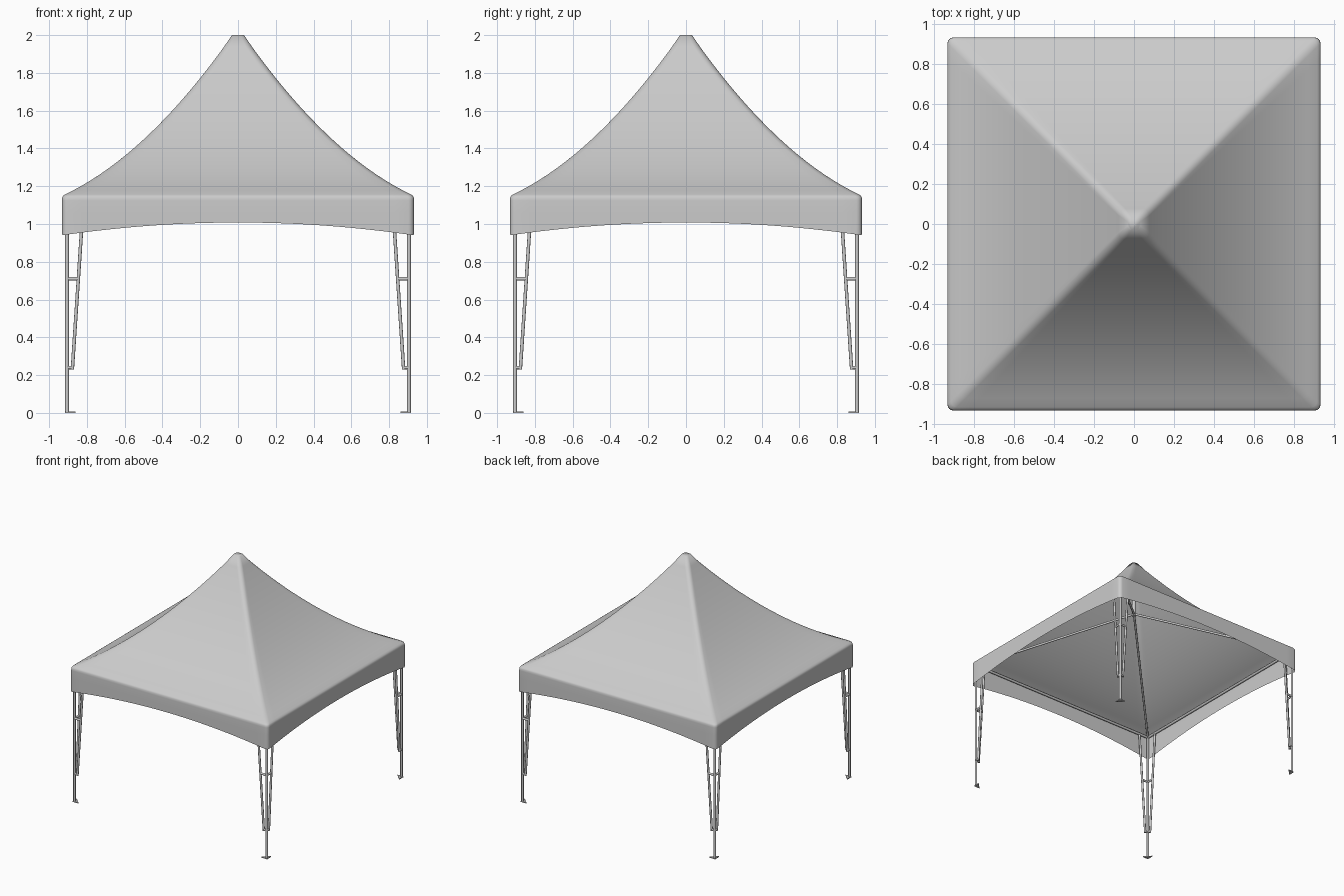
import bpy, bmesh, math
from mathutils import Vector, Matrix

if "Cube" in bpy.data.objects:
    bpy.data.objects.remove(bpy.data.objects["Cube"])

HALF, N, ARC = 0.932, 24, 4


def make(name, bm, angle=40):
    bmesh.ops.recalc_face_normals(bm, faces=bm.faces)
    me = bpy.data.meshes.new(name)
    bm.to_mesh(me)
    bm.free()
    ob = bpy.data.objects.new(name, me)
    bpy.context.collection.objects.link(ob)
    bpy.ops.object.select_all(action='DESELECT')
    ob.select_set(True)
    bpy.context.view_layer.objects.active = ob
    bpy.ops.object.shade_smooth_by_angle(angle=math.radians(angle))
    return ob


def bar(bm, a, b, r):
    a, b = Vector(a), Vector(b)
    m = Matrix.Translation((a + b) / 2) @ (b - a).to_track_quat('Z', 'Y').to_matrix().to_4x4()
    bmesh.ops.create_cone(bm, cap_ends=True, segments=12, radius1=r, radius2=r,
                          depth=(b - a).length, matrix=m)


def ring_xy(h, r):
    # rounded square outline, same point count for every size
    pts = []
    for q in range(4):
        rot = Matrix.Rotation(q * math.pi / 2, 2)
        side = [Vector((h, -(h - r) + 2 * (h - r) * i / N)) for i in range(N + 1)]
        arc = [Vector((h - r + r * math.cos(t), h - r + r * math.sin(t)))
               for t in (math.pi / 2 * k / ARC for k in range(1, ARC))]
        pts += [rot @ p for p in side + arc]
    return pts


# canopy: concave roof, rounded eave, valance with arched hem
bm = bmesh.new()
levels = [(0.032, 2.0)]
for i in range(1, 21):
    x = 0.032 + (0.915 - 0.032) * i / 20
    u = 0.93 - x
    levels.append((x, 1.15 + 0.46 * u + 0.538 * u * u))
levels += [(0.926, 1.149), (0.931, 1.14), (HALF, 1.125), (HALF, 1.06), (HALF, None)]
rings = []
for h, z in levels:
    ring = []
    for p in ring_xy(h, min(0.03, h * 0.6)):
        along = min(abs(p.x), abs(p.y)) / HALF
        hem = 1.008 - 0.068 * min(1, along) ** 2
        ring.append(bm.verts.new((p.x, p.y, hem if z is None else z)))
    rings.append(ring)
for a, b in zip(rings, rings[1:]):
    n = len(a)
    for i in range(n):
        bm.faces.new((a[i], a[(i + 1) % n], b[(i + 1) % n], b[i]))
bm.faces.new(rings[0])
make("canopy", bm, 70)

# eave rails, hip struts and centre mast
P = 0.905
bm = bmesh.new()
corners = [(P, P), (-P, P), (-P, -P), (P, -P)]
for i, c in enumerate(corners):
    d = corners[(i + 1) % 4]
    bar(bm, (*c, 1.125), (*d, 1.125), 0.011)
make("eave_rails", bm)
bm = bmesh.new()
for c in corners:
    bar(bm, (*c, 1.125), (0, 0, 1.54), 0.009)
make("hip_struts", bm)
bm = bmesh.new()
bar(bm, (0, 0, 1.52), (0, 0, 1.99), 0.016)
make("centre_mast", bm)

# legs: post, two leaning braces with links, triangular foot plate
for sx, sy, name in [(1, 1, "back_right"), (-1, 1, "back_left"),
                     (-1, -1, "front_left"), (1, -1, "front_right")]:
    bm = bmesh.new()
    x, y = sx * P, sy * P
    bar(bm, (x, y, 0.0), (x, y, 1.13), 0.01)
    for dx, dy in [(-sx, 0), (0, -sy)]:
        def at(off, z):
            return (x + dx * off, y + dy * off, z)
        bar(bm, at(0.028, 0.23), at(0.087, 1.12), 0.009)
        bar(bm, at(0, 0.24), at(0.03, 0.24), 0.009)
        bar(bm, at(0, 0.71), at(0.06, 0.71), 0.009)
    make(name + "_leg", bm)
    bm = bmesh.new()
    o, w = 0.915, 0.055
    vs = [bm.verts.new((sx * a, sy * b, 0)) for a, b in [(o, o), (o - w, o), (o, o - w)]]
    ext = bmesh.ops.extrude_face_region(bm, geom=[bm.faces.new(vs)])
    top = [v for v in ext["geom"] if isinstance(v, bmesh.types.BMVert)]
    bmesh.ops.translate(bm, verts=top, vec=(0, 0, 0.008))
    bm.faces.ensure_lookup_table()
    if not any(all(v in vs for v in f.verts) for f in bm.faces):
        bm.faces.new(vs)
    make(name + "_foot", bm)
